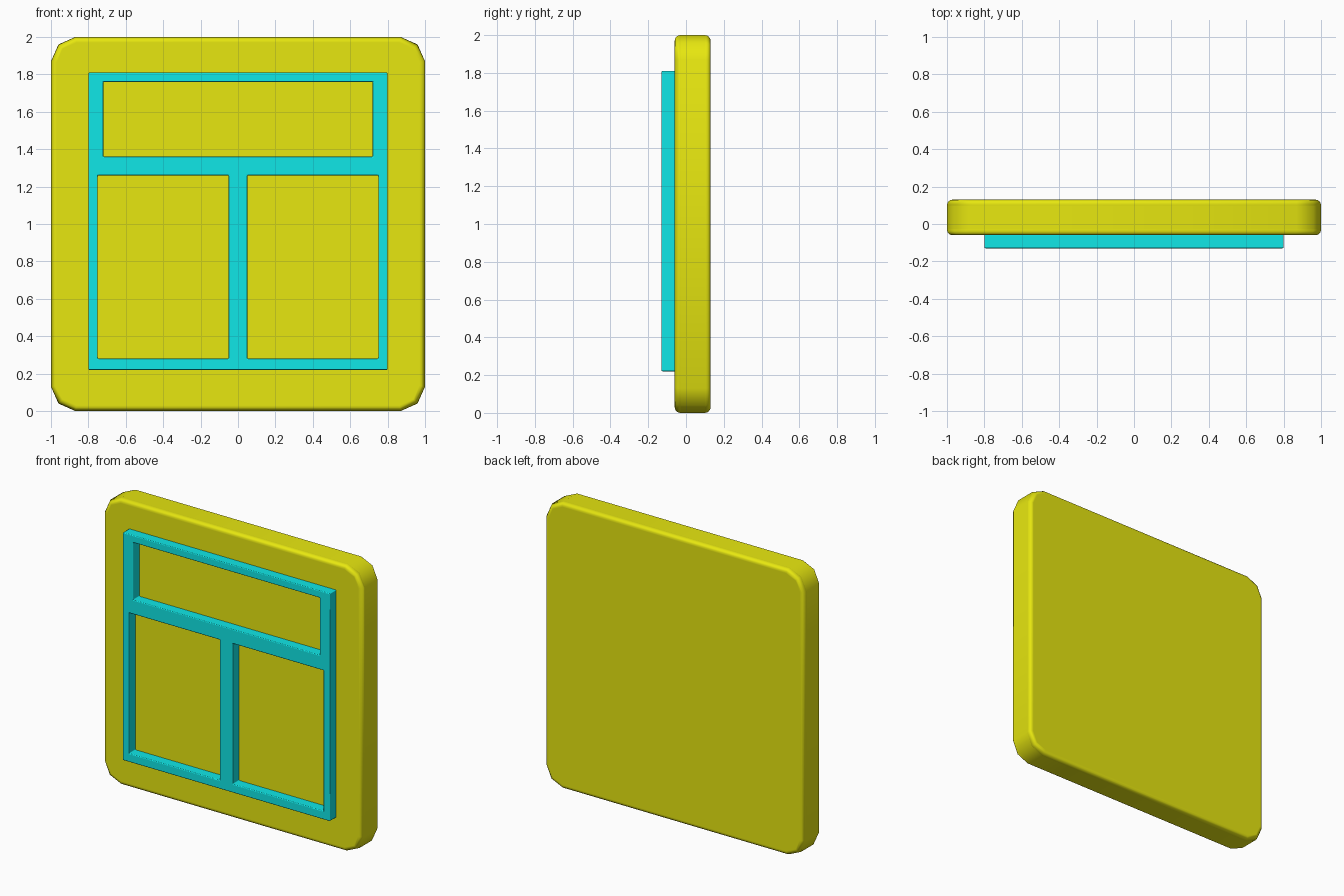
import bpy, bmesh

cube = bpy.data.objects.get("Cube")
if cube:
    bpy.data.objects.remove(cube, do_unlink=True)


def material(name, rgb):
    m = bpy.data.materials.new(name)
    m.use_nodes = True
    m.diffuse_color = (*rgb, 1)
    m.node_tree.nodes["Principled BSDF"].inputs["Base Color"].default_value = (*rgb, 1)
    return m


yellow = material("yellow", (0.8, 0.8, 0.005))
cyan = material("cyan", (0.005, 0.8, 0.8))


def rectangle(x0, x1, z0, z1):
    return [(x0, z0), (x1, z0), (x1, z1), (x0, z1)]


def plate(name, loops, y_front, y_back, bevel, segments, mat):
    """Fill x-z outlines (first is outer, rest are holes), thicken and round the edges."""
    bm = bmesh.new()
    for loop in loops:
        verts = [bm.verts.new((x, (y_front + y_back) / 2, z)) for x, z in loop]
        for a, b in zip(verts, verts[1:] + verts[:1]):
            bm.edges.new((a, b))
    if len(loops) == 1:
        bm.faces.new(verts)
    else:
        bmesh.ops.triangle_fill(bm, edges=bm.edges[:], use_beauty=True, normal=(0, -1, 0))
    bmesh.ops.recalc_face_normals(bm, faces=bm.faces[:])
    mesh = bpy.data.meshes.new(name)
    bm.to_mesh(mesh)
    bm.free()
    mesh.materials.append(mat)
    obj = bpy.data.objects.new(name, mesh)
    bpy.context.collection.objects.link(obj)
    solid = obj.modifiers.new("thickness", "SOLIDIFY")
    solid.thickness = y_back - y_front
    solid.offset = 0
    soft = obj.modifiers.new("soft_edges", "BEVEL")
    soft.width = bevel
    soft.segments = segments
    soft.limit_method = "ANGLE"
    soft.angle_limit = 0.9
    soft.harden_normals = True
    bpy.ops.object.select_all(action="DESELECT")
    obj.select_set(True)
    bpy.context.view_layer.objects.active = obj
    bpy.ops.object.shade_smooth()
    return obj


# Backing panel with faceted corners
corner = [(1, 0.87), (0.96, 0.96), (0.87, 1)]
outline = []
for sx, sz in ((1, 1), (-1, 1), (-1, -1), (1, -1)):
    points = corner if sx * sz > 0 else corner[::-1]
    outline += [(sx * x, 1 + sz * z) for x, z in points]
plate("backing_panel", [outline], -0.06, 0.13, 0.03, 4, yellow)

# Raised frame with one wide opening above two tall ones
openings = [
    rectangle(-0.72, 0.72, 1.36, 1.76),
    rectangle(-0.75, -0.05, 0.28, 1.26),
    rectangle(0.05, 0.75, 0.28, 1.26),
]
plate("raised_frame", [rectangle(-0.8, 0.8, 0.22, 1.81)] + openings,
      -0.13, -0.055, 0.006, 2, cyan)
